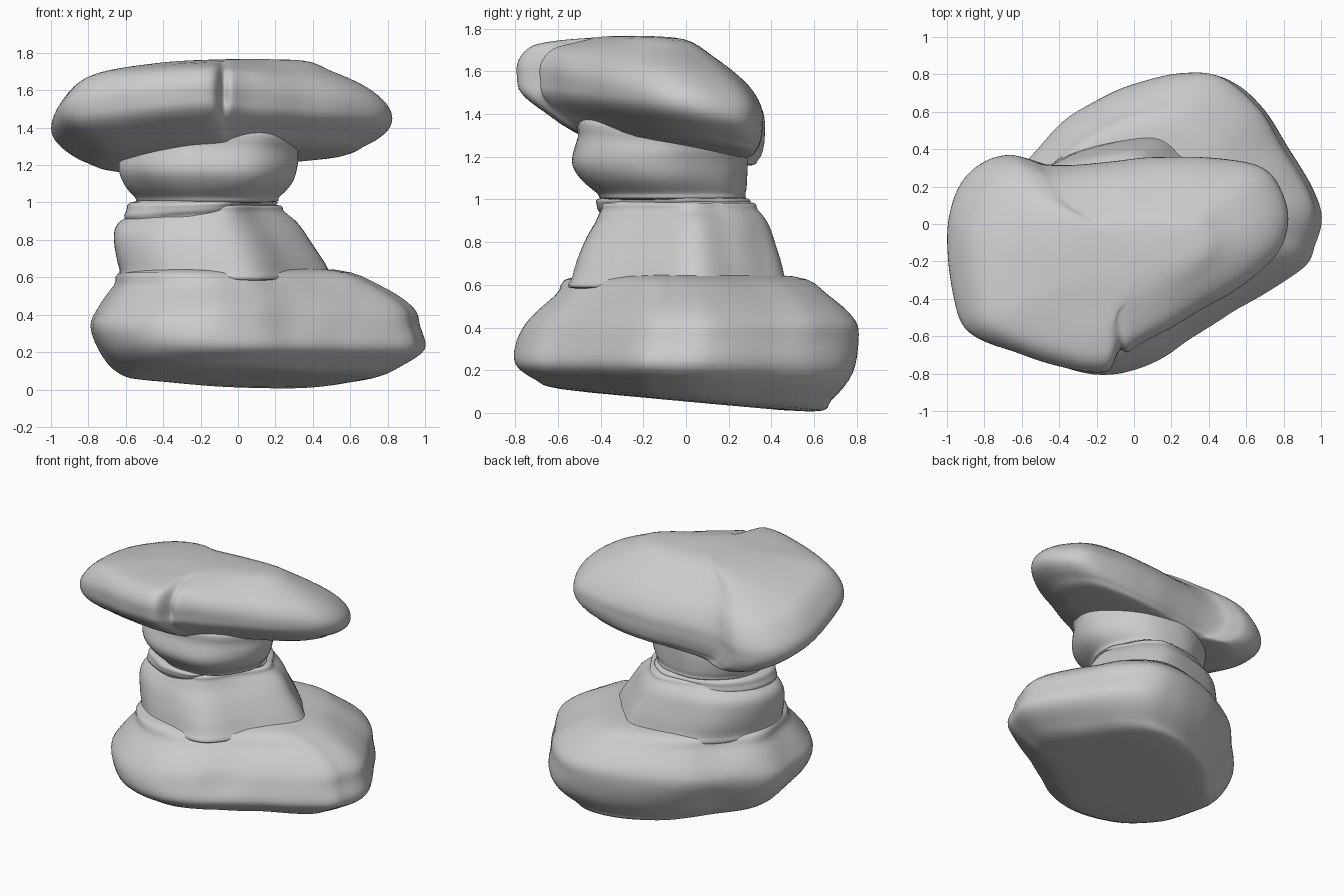
import bpy, bmesh, math
from mathutils import Vector, noise


def spline(pts, steps, closed):
    """Catmull-Rom through points of any dimension."""
    n, out = len(pts), []
    for i in range(n if closed else n - 1):
        idx = [i - 1, i, i + 1, i + 2]
        a, b, c, d = (pts[k % n] if closed else pts[min(max(k, 0), n - 1)] for k in idx)
        for s in range(steps):
            t = s / steps
            out.append([0.5 * (2 * q + (r - p) * t + (2 * p - 5 * q + 4 * r - w) * t * t
                               + (3 * q - p - 3 * r + w) * t ** 3)
                        for p, q, r, w in zip(a, b, c, d)])
    if not closed:
        out.append(list(pts[-1]))
    return out


def stone(name, outline, layers, rough=0.012, deform=None):
    """Loft an outline through layers (x0, x1, y0, y1, z, slope_x, slope_y)."""
    ring = spline(outline, 6, True)
    xs, ys = [p[0] for p in ring], [p[1] for p in ring]
    ring = [((x - min(xs)) / (max(xs) - min(xs)), (y - min(ys)) / (max(ys) - min(ys)))
            for x, y in ring]

    # close both ends with a centre point
    def centre(l, dz):
        x, y = (l[0] + l[1]) / 2, (l[2] + l[3]) / 2
        return (x, x, y, y, l[4] + dz, l[5], l[6])
    layers = [centre(layers[0], -0.003)] + layers + [centre(layers[-1], 0.01)]

    bm = bmesh.new()
    rows = []
    for x0, x1, y0, y1, z, tx, ty in spline(layers, 4, False):
        row = []
        for u, v in ring:
            dx, dy = (u - 0.5) * (x1 - x0), (v - 0.5) * (y1 - y0)
            p = Vector(((x0 + x1) / 2 + dx, (y0 + y1) / 2 + dy, z + tx * dx + ty * dy))
            if deform:
                deform(p)
            k = rough * noise.noise(p * 4.0)
            out = Vector((dx, dy, 0))
            if out.length > 0.05:
                p += out.normalized() * k
            row.append(bm.verts.new(p))
        rows.append(row)
    n = len(ring)
    for a, b in zip(rows, rows[1:]):
        for i in range(n):
            j = (i + 1) % n
            bm.faces.new((a[i], a[j], b[j], b[i]))
    bmesh.ops.remove_doubles(bm, verts=bm.verts, dist=0.0005)
    bmesh.ops.recalc_face_normals(bm, faces=bm.faces)
    for f in bm.faces:
        f.smooth = True
    me = bpy.data.meshes.new(name)
    bm.to_mesh(me)
    bm.free()
    ob = bpy.data.objects.new(name, me)
    bpy.context.collection.objects.link(ob)
    return ob


# Large base boulder with a tilted flat underside
stone("base_stone",
      [(-.78, .1), (-.55, .36), (-.3, .6), (0, .75), (.3, .81), (.5, .78), (.69, .63),
       (.82, .41), (.95, .2), (1, .05), (.97, -.1), (.9, -.23), (.6, -.41), (.3, -.59),
       (.1, -.72), (-.15, -.8), (-.45, -.74), (-.7, -.5), (-.79, -.2)],
      [(-.48, .66, -.57, .58, .058, 0, -.09),
       (-.64, .88, -.71, .68, .11, .03, -.08),
       (-.74, 1.0, -.8, .78, .21, .01, -.03),
       (-.795, .97, -.79, .81, .34, 0, 0),
       (-.75, .93, -.73, .79, .44, 0, 0),
       (-.66, .76, -.61, .66, .555, 0, 0),
       (-.58, .52, -.51, .5, .64, 0, 0)])

# Second stone, tapering upward
second = [(-.62, -.22), (-.5, -.38), (-.3, -.49), (.05, -.52), (.26, -.28), (.47, .02),
          (.37, .22), (.25, .37), (.1, .46), (-.2, .42), (-.45, .3), (-.61, .05)]
stone("lower_middle_stone", second,
      [(-.58, .46, -.51, .44, .58, 0, 0),
       (-.63, .475, -.53, .46, .64, 0, 0),
       (-.665, .385, -.48, .415, .8, 0, 0),
       (-.64, .32, -.43, .385, .89, 0, 0),
       (-.53, .25, -.4, .34, .95, 0, 0),
       (-.45, .2, -.36, .29, .99, 0, 0)])

# Thin ledge between the two middle stones
stone("thin_slab", second,
      [(-.54, .18, -.37, .27, .9, 0, 0),
       (-.6, .2, -.4, .31, .935, .06, 0),
       (-.59, .21, -.42, .31, .97, .04, 0),
       (-.53, .18, -.39, .27, 1.01, 0, 0)], rough=.03)

# Third stone, wider at the top
stone("upper_middle_stone",
      [(-.63, -.14), (-.53, -.34), (-.4, -.46), (-.2, -.54), (.1, -.5), (.27, -.3),
       (.31, -.08), (.2, .14), (0, .28), (-.3, .28), (-.55, .1)],
      [(-.5, .18, -.37, .25, 1.0, 0, 0),
       (-.55, .22, -.42, .28, 1.03, 0, 0),
       (-.605, .28, -.5, .285, 1.1, 0, 0),
       (-.635, .31, -.54, .285, 1.18, 0, 0),
       (-.62, .32, -.51, .28, 1.26, 0, -.08),
       (-.56, .29, -.47, .25, 1.34, 0, -.15)])


# Crease in the front edge of the cap stone
def crease(p):
    if p.y < -.4 and p.z > 1.42:
        amount = min(1, (p.z - 1.42) / .12) * min(1, (-.4 - p.y) / .15)
        p.y += .06 * amount * math.exp(-((p.x + .08) / .03) ** 2)


# Broad cap stone tilting down to the back
stone("cap_stone",
      [(-1, -.1), (-.97, .1), (-.9, .25), (-.8, .34), (-.68, .37), (-.58, .35),
       (-.46, .315), (-.2, .32), (.1, .355), (.4, .355), (.68, .3), (.79, .17), (.83, 0),
       (.76, -.17), (.55, -.35), (.2, -.55), (.06, -.63), (-.02, -.68), (-.07, -.72),
       (-.12, -.77), (-.2, -.79), (-.35, -.77), (-.6, -.7), (-.88, -.58), (-.96, -.38)],
      [(-.65, .55, -.48, .27, 1.25, .07, -.16),
       (-.85, .7, -.67, .34, 1.32, .06, -.2),
       (-.96, .8, -.77, .365, 1.39, .05, -.2),
       (-1, .83, -.79, .37, 1.46, .04, -.2),
       (-.97, .8, -.785, .36, 1.54, .03, -.2),
       (-.87, .7, -.72, .29, 1.63, .01, -.18),
       (-.68, .5, -.58, .14, 1.705, .02, -.12),
       (-.38, .34, -.38, 0, 1.755, .02, -.05)], deform=crease)
